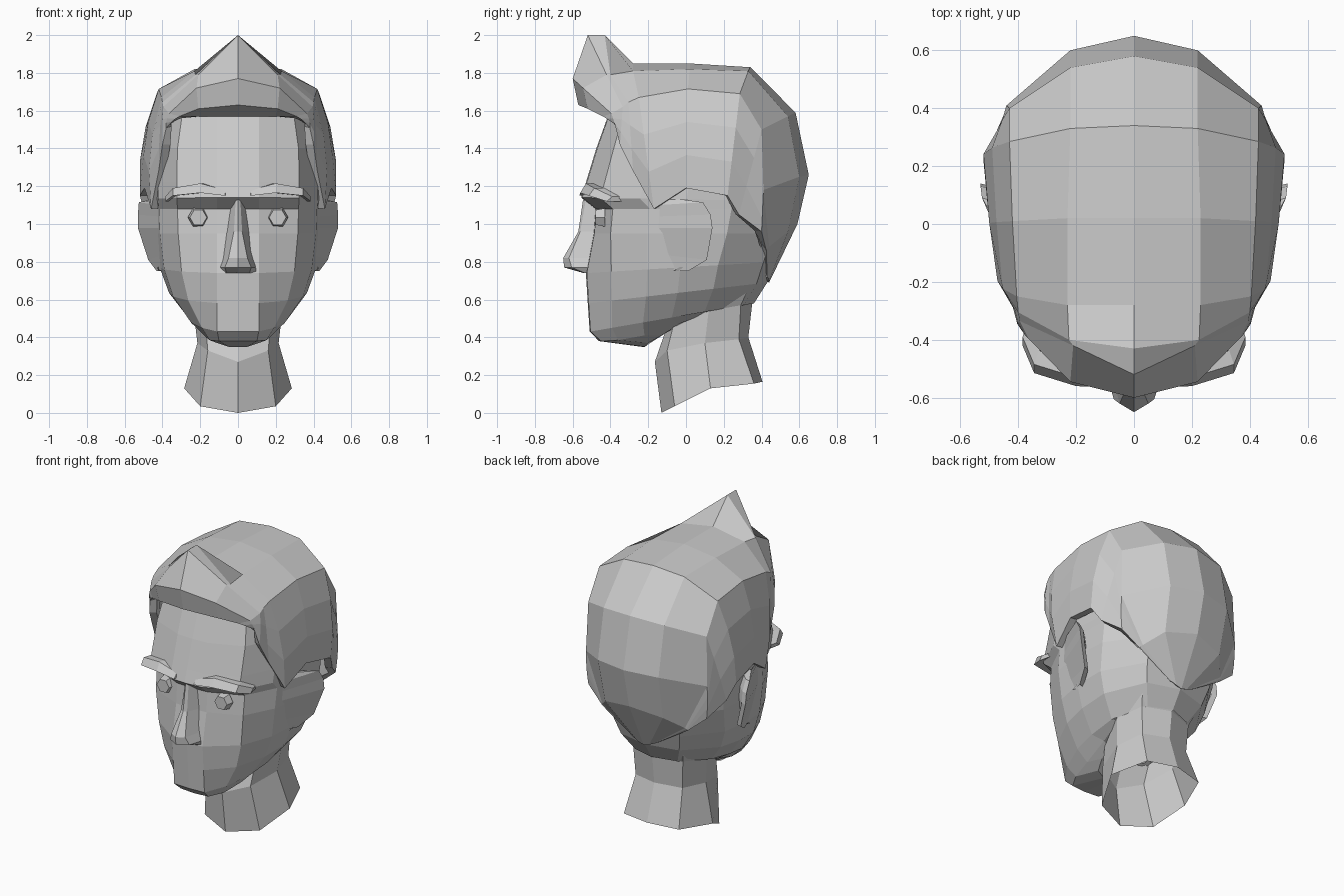
import bpy, bmesh
from mathutils import Vector


def make(name, rings, closed=False, caps=False, mirror=False, thick=0.0):
    """Skin a list of rings; optionally mirror in x, and solidify inward."""
    bm = bmesh.new()
    for s in ((1, -1) if mirror else (1,)):
        vs = [[bm.verts.new((p[0] * s, p[1], p[2])) for p in r] for r in rings]
        n = len(rings[0])
        for a, b in zip(vs, vs[1:]):
            for i in range(n if closed else n - 1):
                j = (i + 1) % n
                bm.faces.new((a[i], a[j], b[j], b[i]))
        if caps:
            bm.faces.new(vs[0])
            bm.faces.new(vs[-1])
    bmesh.ops.remove_doubles(bm, verts=bm.verts, dist=0.0005)
    bmesh.ops.recalc_face_normals(bm, faces=bm.faces)
    if thick:
        # outward facing: outermost face must point away from the x = 0 plane
        f = max(bm.faces, key=lambda q: abs(q.calc_center_median().x))
        if f.normal.x * f.calc_center_median().x < 0:
            bmesh.ops.reverse_faces(bm, faces=bm.faces)
    me = bpy.data.meshes.new(name)
    bm.to_mesh(me)
    bm.free()
    ob = bpy.data.objects.new(name, me)
    bpy.context.collection.objects.link(ob)
    if thick:
        m = ob.modifiers.new("thickness", 'SOLIDIFY')
        m.thickness, m.offset = thick, -1
    return ob


def full(half):
    """Half outline (front centre to back centre) to a full ring."""
    return half + [(-x, y, z) for x, y, z in reversed(half[1:-1])]


# Head: one normalised outline, scaled per level (z front, z back, y front, y back, half width)
outline = [(0, 0), (0.26, 0.005), (0.72, 0.09), (0.94, 0.28), (1, 0.5),
           (0.97, 0.7), (0.58, 0.94), (0, 1)]
levels = [(0.43, 0.58, -0.51, 0.36, 0.265),
          (0.58, 0.69, -0.52, 0.43, 0.365), (0.74, 0.80, -0.53, 0.47, 0.415),
          (0.95, 0.95, -0.49, 0.52, 0.44), (1.08, 1.08, -0.48, 0.55, 0.445),
          (1.14, 1.12, -0.555, 0.56, 0.45), (1.22, 1.22, -0.53, 0.57, 0.45),
          (1.40, 1.40, -0.475, 0.55, 0.445), (1.58, 1.58, -0.41, 0.46, 0.41),
          (1.70, 1.70, -0.28, 0.34, 0.30)]
head = []
for zf, zb, yf, yb, w in levels:
    half = []
    for k, (x, t) in enumerate(outline):
        if k in (2, 3) and zf < 0.9:      # rounder jaw
            t += 0.045
        half.append((x * w, yf + (yb - yf) * t, zf + (zb - zf) * t))
    half[1] = (min(0.11, 0.6 * w), half[1][1], half[1][2])
    head.append(full(half))
make("head", head, closed=True)

# Underside of the jaw, from the chin edge back into the neck: jaw edge, then inner line
jaw = [p for p in full([])] + [head[0][i] for i in (0, 1, 2, 3, 4, 5)]
under = [(0, -0.46, 0.38), (0.10, -0.45, 0.38), (0.15, -0.36, 0.385),
         (0.18, -0.22, 0.41), (0.20, -0.04, 0.47), (0.22, 0.14, 0.54)]
middle = [(0, -0.22, 0.348), (0.05, -0.22, 0.35), (0.11, -0.20, 0.37),
          (0.14, -0.13, 0.41), (0.17, -0.05, 0.46), (0.20, 0.12, 0.54)]
throat = [(0, -0.11, 0.43)] * 2 + [(0.10, -0.08, 0.44), (0.13, -0.06, 0.45)] + middle[4:]
for line in (middle, throat):
    line[1] = (0.05, line[1][1], line[1][2])
throat[4], throat[5] = (0.16, -0.03, 0.48), (0.19, 0.12, 0.56)
make("jaw_underside", [jaw, under, middle, throat], mirror=True)

# Neck, open at the bottom
neck = [[(0, -0.13, 0), (0.2, -0.06, 0.035), (0.285, 0.13, 0.13), (0.2, 0.36, 0.155), (0, 0.405, 0.165)],
        [(0, -0.165, 0.27), (0.16, -0.10, 0.33), (0.215, 0.10, 0.37), (0.17, 0.28, 0.39), (0, 0.33, 0.40)],
        [(0, -0.11, 0.43), (0.17, -0.07, 0.45), (0.235, 0.12, 0.54), (0.18, 0.29, 0.57), (0, 0.35, 0.575)],
        [(0, -0.09, 0.46), (0.17, -0.03, 0.52), (0.27, 0.14, 0.64), (0.22, 0.34, 0.68), (0, 0.43, 0.70)]]
make("neck", [full(r) for r in neck], closed=True)

# Hair: rows from fringe to nape, each centre (y, z), inner, crown edge and hairline points
rows = [
    ((-0.42, 1.57), (0.20, -0.40, 1.57), (0.30, -0.37, 1.56), (0.34, -0.34, 1.54)),
    ((-0.57, 1.63), (0.21, -0.52, 1.61), (0.31, -0.44, 1.57), (0.36, -0.38, 1.53)),
    ((-0.60, 1.77), (0.22, -0.545, 1.72), (0.365, -0.395, 1.585), (0.38, -0.37, 1.51)),
    ((-0.52, 2.00), (0.21, -0.42, 1.79), (0.395, -0.335, 1.62), (0.40, -0.35, 1.42)),
    ((-0.43, 2.00), (0.225, -0.40, 1.79), (0.40, -0.305, 1.645), (0.42, -0.28, 1.28)),
    ((-0.28, 1.85), (0.23, -0.28, 1.81), (0.405, -0.25, 1.67), (0.46, -0.17, 1.08)),
    ((0.02, 1.85), (0.23, 0.02, 1.82), (0.42, 0.01, 1.715), (0.495, 0.0, 1.19)),
    ((0.34, 1.83), (0.22, 0.33, 1.81), (0.43, 0.285, 1.69), (0.52, 0.22, 1.15)),
    ((0.58, 1.59), (0.22, 0.54, 1.57), (0.43, 0.40, 1.50), (0.49, 0.28, 1.05)),
    ((0.65, 1.26), (0.22, 0.60, 1.25), (0.44, 0.41, 1.18), (0.43, 0.40, 0.96)),
    ((0.59, 1.00), (0.21, 0.54, 0.96), (0.30, 0.44, 0.88), (0.31, 0.425, 0.86)),
    ((0.44, 0.69), (0.04, 0.44, 0.70), (0.07, 0.435, 0.715), (0.08, 0.43, 0.72))]
hair = []
for i, (c, a, b, d) in enumerate(rows):
    b, d = Vector(b), Vector(d)
    bulge = 0.03 if 4 < i < 8 else 0.005
    side = []
    for t in (1 / 3, 2 / 3):
        p = b.lerp(d, t)
        side.append((p.x + bulge, p.y, p.z))
    hair.append([(0, *c), a, tuple(b), *side, tuple(d)])
make("hair", hair, mirror=True, thick=0.045)

# Nose: sections (z, ridge y, flank half width, flank y, base half width)
nose = []
for z, yr, xm, ym, xb in ((1.13, -0.545, 0.012, -0.53, 0.03), (0.96, -0.57, 0.022, -0.56, 0.06),
                          (0.82, -0.65, 0.05, -0.62, 0.085), (0.77, -0.645, 0.07, -0.605, 0.105),
                          (0.74, -0.54, 0.06, -0.535, 0.11)):
    nose.append([(0, yr, z), (xm, ym, z), (xb, -0.48, z), (-xb, -0.48, z), (-xm, ym, z)])
make("nose", nose, closed=True, caps=True)

# Eyebrows: bars along (x, y, low z, high z)
brow = []
for x, y, lo, hi in ((0.07, -0.565, 1.15, 1.18), (0.20, -0.56, 1.165, 1.215),
                     (0.345, -0.515, 1.15, 1.19), (0.385, -0.42, 1.12, 1.145)):
    brow.append([(x, y, lo), (x, y + 0.03, hi), (x - 0.02, y + 0.09, hi), (x - 0.02, y + 0.09, lo)])
make("eyebrows", brow, closed=True, caps=True, mirror=True)

# Ears: flared shells from the cheek out to a rim (x, y, z), hollow at the back
rim = [(0.46, -0.02, 1.13), (0.525, 0.09, 1.115), (0.53, 0.13, 1.05),
       (0.53, 0.14, 0.98), (0.475, 0.11, 0.81), (0.43, 0.01, 0.75)]
root = [(x, -0.15, z) for x, z in ((0.42, 1.13), (0.42, 1.10), (0.42, 1.04),
                                   (0.42, 0.98), (0.395, 0.84), (0.38, 0.76))]
make("ears", [root, rim, [(x - 0.035, y - 0.01, z) for x, y, z in rim],
              [(0.42, y - 0.08, z) for x, y, z in rim]], mirror=True)

# Eyes: six-sided studs
for s, label in ((1, "left"), (-1, "right")):
    bpy.ops.mesh.primitive_cone_add(vertices=6, radius1=0.056, radius2=0.045, depth=0.05,
                                    location=(s * 0.21, -0.455, 1.035), rotation=(1.5708, 0.5236, 0))
    bpy.context.object.name = label + "_eye"
